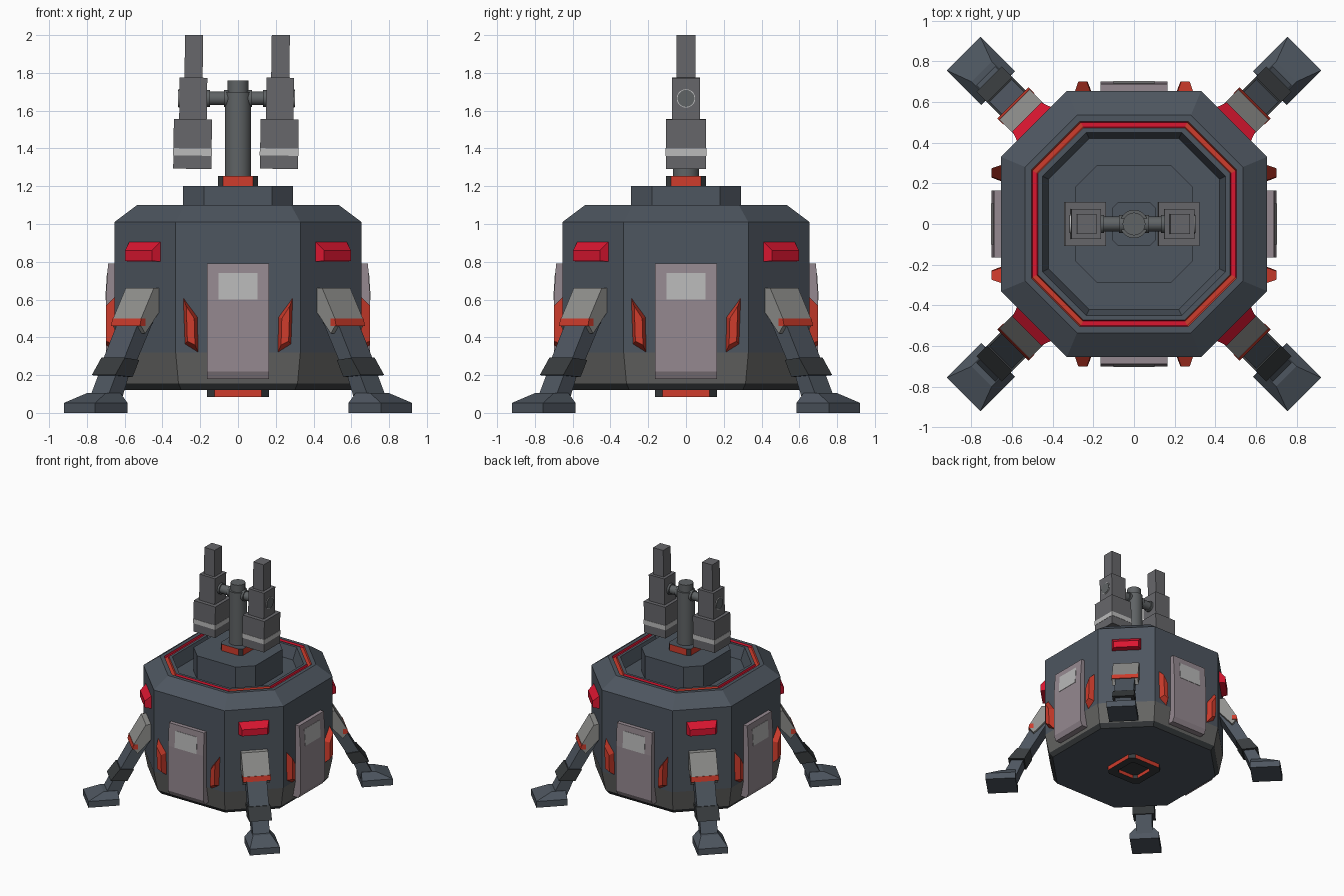
import bpy, bmesh
from math import radians
from mathutils import Matrix, Vector

if "Cube" in bpy.data.objects:
    bpy.data.objects.remove(bpy.data.objects["Cube"])

COL = {
    "slate": (0.075, 0.092, 0.115), "dark": (0.04, 0.045, 0.048), "band": (0.13, 0.13, 0.125),
    "red": (0.70, 0.008, 0.03), "orange": (0.62, 0.045, 0.025), "door": (0.30, 0.25, 0.28),
    "window": (0.48, 0.48, 0.48), "cover": (0.28, 0.28, 0.27), "gun": (0.135, 0.135, 0.145),
    "steel": (0.115, 0.125, 0.13), "stripe": (0.5, 0.5, 0.5),
}
MATS = {}
for key, c in COL.items():
    MATS[key] = bpy.data.materials.new(key)
    MATS[key].diffuse_color = (*c, 1)


def finish(bm, name, mats):
    bmesh.ops.recalc_face_normals(bm, faces=bm.faces)
    me = bpy.data.meshes.new(name)
    bm.to_mesh(me)
    bm.free()
    for m in mats:
        me.materials.append(MATS[m])
    ob = bpy.data.objects.new(name, me)
    bpy.context.collection.objects.link(ob)
    return ob


def octa_loft(name, rings, segs, cap):
    """Stack of octagons (apothem, half side, z); segs = (diagonal, cardinal) face colours."""
    mats = sorted({m for s in segs for m in s} | {cap})
    bm = bmesh.new()
    loops = []
    for a, c, z in rings:
        pts = [(c, -a), (a, -c), (a, c), (c, a), (-c, a), (-a, c), (-a, -c), (-c, -a)]
        loops.append([bm.verts.new((x, y, z)) for x, y in pts])
    for lo, hi, seg in zip(loops, loops[1:], segs):
        for i in range(8):
            j = (i + 1) % 8
            f = bm.faces.new((lo[i], lo[j], hi[j], hi[i]))
            f.material_index = mats.index(seg[i % 2])
    for loop in (loops[0], loops[-1]):
        bm.faces.new(loop).material_index = mats.index(cap)
    return finish(bm, name, mats)


def solid(name, base, top, mat, angle):
    """Bridge two outlines given as (outward, sideways, z), turned to face angle."""
    bm = bmesh.new()
    rot = Matrix.Rotation(radians(angle), 3, 'Z')
    a, b = ([bm.verts.new(rot @ Vector(p)) for p in pts] for pts in (base, top))
    n = len(a)
    for i in range(n):
        bm.faces.new((a[i], a[(i + 1) % n], b[(i + 1) % n], b[i]))
    bm.faces.new(a)
    bm.faces.new(b)
    return finish(bm, name, [mat])


def slab(name, profile, w, mat, angle):
    """Side profile (outward, z) given half width w."""
    return solid(name, [(d, -w, z) for d, z in profile], [(d, w, z) for d, z in profile], mat, angle)


def rect(d0, d1, w, z):
    return [(d0, -w, z), (d1, -w, z), (d1, w, z), (d0, w, z)]


def box(name, w, d, z0, z1, mat, loc, tilt):
    bm = bmesh.new()
    bmesh.ops.create_cube(bm, size=1, matrix=Matrix.Translation((0, 0, (z0 + z1) / 2 - loc[2]))
                          @ Matrix.Diagonal((2 * w, 2 * d, z1 - z0, 1)))
    ob = finish(bm, name, [mat])
    ob.location = loc
    ob.rotation_euler.y = radians(tilt)


def rod(name, p, q, r, mat):
    p, q = Vector(p), Vector(q)
    bm = bmesh.new()
    m = Matrix.Translation((p + q) / 2) @ (q - p).to_track_quat('Z', 'Y').to_matrix().to_4x4()
    bmesh.ops.create_cone(bm, cap_ends=True, segments=20, radius1=r, radius2=r,
                          depth=(q - p).length, matrix=m)
    ob = finish(bm, name, [mat])
    ob.data.shade_smooth()
    ob.data.set_sharp_from_angle(angle=radians(35))


# Octagonal hull with a grey skirt, chamfered rim, red groove and sunken deck
octa_loft("hull",
          [(0.60, 0.30, 0.12), (0.625, 0.315, 0.155), (0.655, 0.33, 0.32), (0.655, 0.33, 1.01),
           (0.535, 0.28, 1.10), (0.505, 0.265, 1.10), (0.50, 0.262, 1.085), (0.478, 0.25, 1.085),
           (0.473, 0.248, 1.10), (0.45, 0.235, 1.10), (0.42, 0.22, 1.0)],
          [("dark", "dark"), ("band", "band"), ("slate", "slate"), ("slate", "slate"),
           ("slate", "slate"), ("orange", "red"), ("orange", "red"), ("orange", "red"),
           ("slate", "slate"), ("slate", "slate")], "slate")

# Underside hatch: recessed frame with orange sides
octa_loft("belly_hatch",
          [(0.10, 0.075, 0.115), (0.10, 0.075, 0.085), (0.165, 0.125, 0.085), (0.165, 0.125, 0.125)],
          [("dark", "orange"), ("dark", "dark"), ("dark", "orange")], "dark")

# Turret base and mast
octa_loft("turret_base", [(0.29, 0.18, 0.99), (0.29, 0.18, 1.20)], [("slate", "slate")], "slate")
octa_loft("mast_collar", [(0.105, 0.08, 1.195), (0.105, 0.08, 1.255)], [("dark", "orange")], "slate")
rod("mast", (0, 0, 1.25), (0, 0, 1.70), 0.07, "steel")
rod("mast_cap", (0, 0, 1.70), (0, 0, 1.76), 0.056, "steel")
rod("cross_bar", (-0.22, 0, 1.665), (0.22, 0, 1.665), 0.036, "steel")
rod("cross_bar_hub", (-0.075, 0, 1.665), (0.075, 0, 1.665), 0.045, "steel")

# Twin guns hung on the cross bar
for side, gx in (("left", -0.237), ("right", 0.222)):
    loc, s = (gx, 0, 1.66), (1 if gx > 0 else -1)
    box(side + "_gun_breech", 0.101, 0.107, 1.292, 1.555, "gun", loc, 0.8)
    box(side + "_gun_stripe", 0.103, 0.109, 1.362, 1.40, "stripe", loc, 0.8)
    box(side + "_gun_body", 0.073, 0.075, 1.55, 1.775, "gun", loc, 0.8)
    box(side + "_gun_barrel", 0.048, 0.05, 1.77, 2.0, "gun", loc, 0.8)
    rod(side + "_gun_pivot", (gx - s * 0.09, 0, 1.665), (gx + s * 0.08, 0, 1.665), 0.045, "steel")
    rod(side + "_gun_pivot_ring", (gx, 0, 1.665), (gx + s * 0.077, 0, 1.665), 0.049, "stripe")

# Four sides: door, window and a pair of slanted lights
for name, ang in (("front", -90), ("right", 0), ("back", 90), ("left", 180)):
    slab(name + "_door", [(0.60, 0.18), (0.68, 0.18), (0.70, 0.22), (0.70, 0.60),
                          (0.688, 0.79), (0.62, 0.79)], 0.165, "door", ang)
    slab(name + "_door_window", [(0.68, 0.60), (0.703, 0.60), (0.694, 0.74), (0.68, 0.74)],
         0.102, "window", ang)
    for s in (-1, 1):
        base = [(0.205, 0.31), (0.285, 0.36), (0.295, 0.625), (0.21, 0.51)]
        tip = [(0.228, 0.36), (0.268, 0.38), (0.274, 0.565), (0.232, 0.50)]
        solid(name + "_side_light", [(0.64, s * t, z) for t, z in base],
              [(0.70, s * t, z) for t, z in tip], "orange", ang)

# Four corners: beacon and landing leg
for name, ang in (("front_right", -45), ("back_right", 45), ("back_left", 135), ("front_left", 225)):
    solid(name + "_beacon",
          [(0.69, t, z) for t, z in ((-0.12, 0.80), (0.12, 0.80), (0.12, 0.912), (-0.12, 0.912))],
          [(0.745, t, z) for t, z in ((-0.10, 0.805), (0.10, 0.805), (0.10, 0.86), (-0.10, 0.86))],
          "red", ang)
    slab(name + "_leg_cover", [(0.67, 0.66), (0.736, 0.66), (0.83, 0.50), (0.835, 0.465),
                               (0.80, 0.42), (0.67, 0.56)], 0.105, "cover", ang)
    slab(name + "_leg_cover_trim", [(0.80, 0.50), (0.833, 0.50), (0.842, 0.46), (0.80, 0.46)],
         0.108, "orange", ang)
    slab(name + "_upper_leg", [(0.68, 0.54), (0.80, 0.52), (0.945, 0.26), (0.85, 0.25)],
         0.078, "slate", ang)
    slab(name + "_leg_sleeve", [(0.827, 0.28), (0.935, 0.292), (1.007, 0.20), (0.877, 0.19)],
         0.088, "dark", ang)
    slab(name + "_lower_leg", [(0.87, 0.23), (0.965, 0.23), (1.06, 0.05), (0.945, 0.05)],
         0.066, "slate", ang)
    solid(name + "_foot", rect(0.945, 1.186, 0.117, 0), rect(0.945, 1.186, 0.117, 0.053), "slate", ang)
    solid(name + "_foot_top", rect(0.945, 1.186, 0.117, 0.053), rect(0.95, 1.06, 0.07, 0.105),
          "slate", ang)

for m in bpy.data.materials:
    if m.users and not m.is_grease_pencil:
        m.use_nodes = True
        m.node_tree.nodes["Principled BSDF"].inputs["Base Color"].default_value = m.diffuse_color
